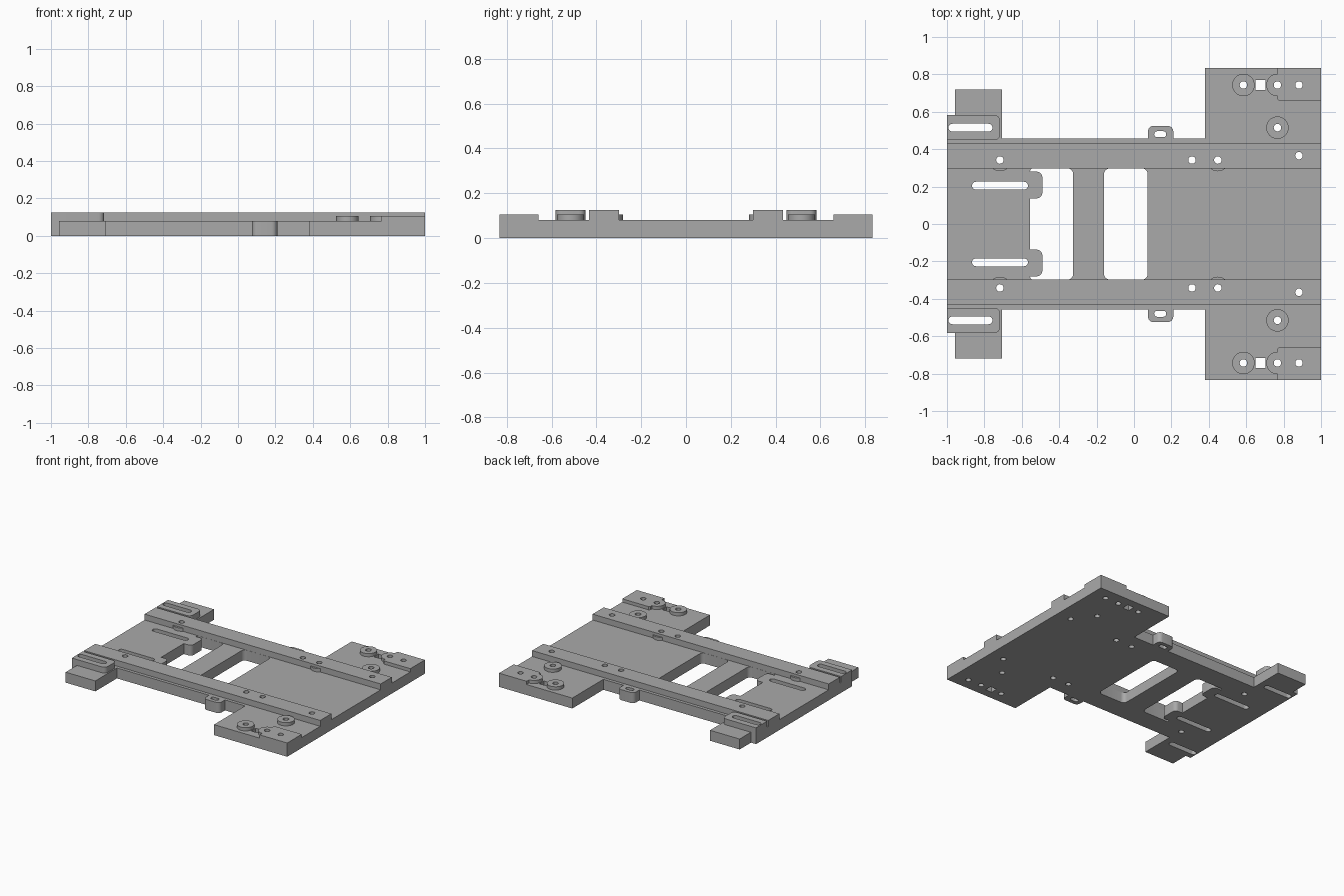
import bpy, bmesh, math
from mathutils import Vector

if "Cube" in bpy.data.objects:
    bpy.data.objects.remove(bpy.data.objects["Cube"])

BASE_TOP, BOSS_TOP, RAIL_TOP = 0.08, 0.105, 0.125

metal = bpy.data.materials.new("plain grey")
metal.diffuse_color = (0.40, 0.40, 0.40, 1)
metal.use_nodes = True
metal.node_tree.nodes["Principled BSDF"].inputs["Base Color"].default_value = metal.diffuse_color


def rounded(points, steps=6):
    """Closed outline from (x, y[, radius]) corners with filleted corners."""
    out, n = [], len(points)
    for i, p in enumerate(points):
        c = Vector(p[:2])
        r = p[2] if len(p) > 2 else 0
        if r == 0:
            out.append(c)
            continue
        a = (Vector(points[i - 1][:2]) - c).normalized()
        b = (Vector(points[(i + 1) % n][:2]) - c).normalized()
        half = a.angle(b) / 2
        centre = c + (a + b).normalized() * (r / math.sin(half))
        d = r / math.tan(half)
        start, end = c + a * d - centre, c + b * d - centre
        a0 = math.atan2(start.y, start.x)
        turn = math.atan2(start.x * end.y - start.y * end.x, start.dot(end))
        for k in range(steps + 1):
            t = a0 + turn * k / steps
            out.append(centre + Vector((math.cos(t), math.sin(t))) * r)
    return out


def circle(x, y, r, n=32):
    return [Vector((x + r * math.cos(2 * math.pi * k / n),
                    y + r * math.sin(2 * math.pi * k / n))) for k in range(n)]


def box(x0, x1, y0, y1, r=0):
    return rounded([(x0, y0, r), (x1, y0, r), (x1, y1, r), (x0, y1, r)])


def slot(x0, x1, y, r):
    return box(x0, x1, y - r, y + r, r * 0.99)


def flip(loop):
    return [Vector((p.x, -p.y)) for p in loop]


def plate(name, loops, z0, z1):
    """Solid plate from outlines; nested outlines become through holes."""
    cu = bpy.data.curves.new(name, 'CURVE')
    cu.dimensions, cu.fill_mode, cu.extrude = '2D', 'BOTH', (z1 - z0) / 2
    for loop in loops:
        sp = cu.splines.new('POLY')
        sp.points.add(len(loop) - 1)
        for q, p in zip(sp.points, loop):
            q.co = (p.x, p.y, 0, 1)
        sp.use_cyclic_u = True
    tmp = bpy.data.objects.new(name, cu)
    bpy.context.collection.objects.link(tmp)
    bpy.context.view_layer.update()
    me = bpy.data.meshes.new_from_object(
        tmp.evaluated_get(bpy.context.evaluated_depsgraph_get()))
    bpy.data.objects.remove(tmp)
    bm = bmesh.new()
    bm.from_mesh(me)
    bmesh.ops.remove_doubles(bm, verts=bm.verts, dist=1e-5)
    bmesh.ops.translate(bm, verts=bm.verts, vec=(0, 0, (z0 + z1) / 2))
    bmesh.ops.recalc_face_normals(bm, faces=bm.faces)
    bm.to_mesh(me)
    bm.free()
    me.materials.clear()
    me.materials.append(metal)
    ob = bpy.data.objects.new(name, me)
    bpy.context.collection.objects.link(ob)
    bpy.ops.object.select_all(action='DESELECT')
    ob.select_set(True)
    bpy.context.view_layer.objects.active = ob
    bpy.ops.object.shade_smooth_by_angle(angle=math.radians(30))


def mirrored_plate(name, loops, z0, z1):
    plate(name + "_back", loops, z0, z1)
    plate(name + "_front", [flip(l) for l in loops], z0, z1)


# Shared holes, given for the back half
HOLE = 0.02
rail_holes = [circle(x, y, HOLE, 20) for x, y in
              ((-0.717, 0.342), (0.31, 0.342), (0.448, 0.342), (0.882, 0.365))]
wing_holes = [circle(x, y, HOLE, 20) for x, y in
              ((0.585, 0.743), (0.767, 0.743), (0.882, 0.743), (0.767, 0.515))]
pad_slot = slot(-0.992, -0.757, 0.515, 0.021)

# Base plate outline: side tabs, small ears and wide wings
half = [(-1, 0.58), (-0.957, 0.58), (-0.957, 0.718), (-0.706, 0.718),
        (-0.706, 0.457), (0.075, 0.457), (0.075, 0.525, 0.03),
        (0.21, 0.525, 0.03), (0.21, 0.457), (0.38, 0.457),
        (0.38, 0.833), (1, 0.833)]
outline = rounded(half + [(p[0], -p[1], *p[2:]) for p in reversed(half)])

# Left window has two rounded lugs reaching into it
lug = [(-0.325, 0.297, 0.03), (-0.555, 0.297, 0.014), (-0.555, 0.28),
       (-0.49, 0.28, 0.03), (-0.49, 0.137, 0.03), (-0.555, 0.137)]
left_window = rounded(lug + [(p[0], -p[1], *p[2:]) for p in reversed(lug)])
right_window = box(-0.16, 0.073, -0.297, 0.297, 0.03)

side_holes = rail_holes + wing_holes + [
    pad_slot,
    slot(-0.866, -0.567, 0.205, 0.021),
    slot(0.108, 0.172, 0.48, 0.016),
    box(0.649, 0.703, 0.716, 0.770)]
plate("base_plate", [outline, left_window, right_window]
      + side_holes + [flip(h) for h in side_holes], 0, BASE_TOP)

# Long rails and the round bosses peeking out beside them
mirrored_plate("rail", [box(-1, 1, 0.298, 0.433)] + rail_holes, BASE_TOP, RAIL_TOP)
for name, x, hole in (("left", -0.717, 0), ("right", 0.448, 2)):
    mirrored_plate("rail_boss_" + name,
                   [circle(x, 0.342, 0.06), rail_holes[hole]], BASE_TOP, BOSS_TOP)

# Slotted clamp pads at the left end
pad = rounded([(-1, 0.448), (-0.716, 0.448, 0.03), (-0.716, 0.582, 0.03), (-1, 0.582)])
mirrored_plate("slotted_pad", [pad, pad_slot], BASE_TOP, RAIL_TOP)

# Round spacers on the wings
mirrored_plate("outer_spacer", [circle(0.585, 0.743, 0.06), wing_holes[0]],
               BASE_TOP, BOSS_TOP)
mirrored_plate("inner_spacer", [circle(0.767, 0.515, 0.06), wing_holes[3]],
               BASE_TOP, BOSS_TOP)

# Corner pads with a half-round nose
nose = [Vector((0.767 + 0.06 * math.cos(t), 0.743 + 0.06 * math.sin(t)))
        for t in (math.pi * (0.5 + k / 16) for k in range(17))]
corner = ([Vector((1, 0.833)), Vector((0.767, 0.833))] + nose
          + [Vector((0.767, 0.667)), Vector((0.777, 0.657)), Vector((1, 0.657))])
mirrored_plate("corner_pad", [corner, wing_holes[1], wing_holes[2]],
               BASE_TOP, BOSS_TOP)
